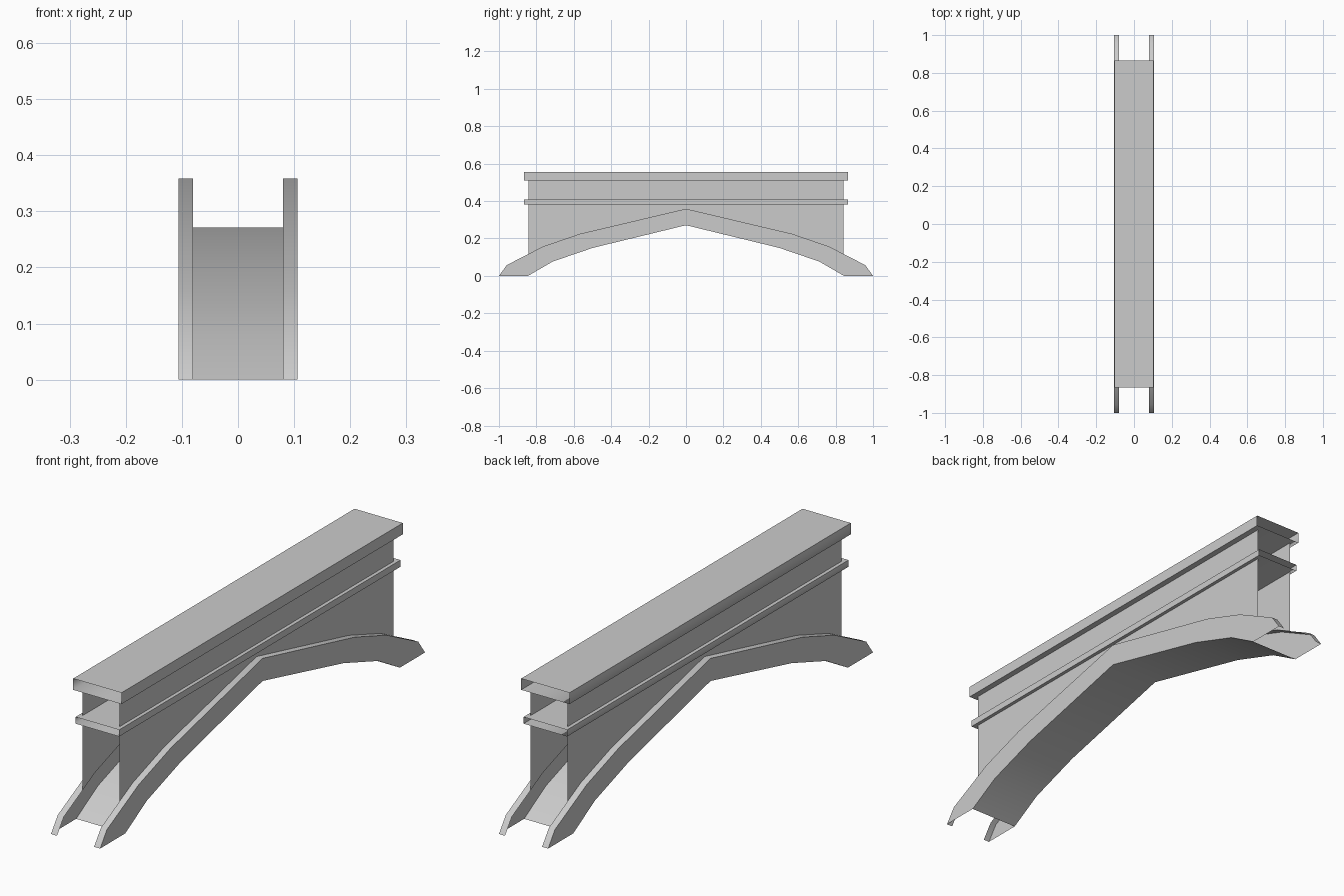
import bpy
import bmesh
from mathutils import Vector

cube = bpy.data.objects.get("Cube")
if cube:
    bpy.data.objects.remove(cube, do_unlink=True)

stone = bpy.data.materials.new("grey_stone")
stone.use_nodes = True
GREY = (0.6, 0.6, 0.6, 1)
stone.diffuse_color = GREY
stone.node_tree.nodes["Principled BSDF"].inputs["Base Color"].default_value = GREY


def band(name, first, second, outward):
    """Sheet of quads between two point rows, facing the outward direction."""
    bm = bmesh.new()
    a = [bm.verts.new(p) for p in first]
    b = [bm.verts.new(p) for p in second]
    for i in range(len(a) - 1):
        face = bm.faces.new((a[i], a[i + 1], b[i + 1], b[i]))
        face.normal_update()
        if face.normal.dot(Vector(outward)) < 0:
            face.normal_flip()
    mesh = bpy.data.meshes.new(name)
    bm.to_mesh(mesh)
    bm.free()
    mesh.materials.append(stone)
    obj = bpy.data.objects.new(name, mesh)
    bpy.context.collection.objects.link(obj)
    bpy.ops.object.select_all(action="DESELECT")
    bpy.context.view_layer.objects.active = obj
    obj.select_set(True)
    bpy.ops.object.shade_smooth_by_angle(angle=0.52)
    return obj


def both_ways(half):
    """Mirror a half profile (from foot to crown) along the span."""
    return [(-y, z) for y, z in half] + [(y, z) for y, z in half[-2::-1]]


def at_x(x, profile):
    return [(x, y, z) for y, z in profile]


def open_box(name, half_width, half_length, bottom, top):
    """Rectangular tube along the span, open at both ends."""
    w = half_width
    ring = [(-w, bottom), (-w, top), (w, top), (w, bottom), (-w, bottom)]
    obj = band(name, [(x, -half_length, z) for x, z in ring],
               [(x, half_length, z) for x, z in ring], (0, 0, 1))
    bm = bmesh.new()
    bm.from_mesh(obj.data)
    bmesh.ops.remove_doubles(bm, verts=bm.verts, dist=0.0001)
    bmesh.ops.recalc_face_normals(bm, faces=bm.faces)
    bm.to_mesh(obj.data)
    bm.free()


WALL_X, ARCH_X = 0.08, 0.106
WALL_END, CAP_END = 0.843, 0.866

extrados = both_ways([(1.0, 0), (0.958, 0.058), (0.763, 0.158), (0.567, 0.225), (0, 0.359)])
intrados = both_ways([(0.845, 0), (0.845, 0), (0.712, 0.077), (0.498, 0.15), (0, 0.271)])
intrados_line = intrados[1:-1]
wall_foot = both_ways([(WALL_END, 0.117), (0.763, 0.158), (0.567, 0.225), (0, 0.359)])

# Parapet cap and string course
open_box("parapet_cap", 0.104, CAP_END, 0.511, 0.555)
open_box("string_course", 0.094, CAP_END, 0.382, 0.408)

# Arch underside
band("arch_soffit", at_x(-ARCH_X, intrados_line), at_x(ARCH_X, intrados_line), (0, 0, -1))

for side, s in (("left", 1), ("right", -1)):
    out = (s, 0, 0)
    # Side walls above and below the string course
    ends = [(-WALL_END, 0), (WALL_END, 0)]
    band(side + "_parapet_wall", [(s * WALL_X, y, 0.408) for y, _ in ends],
         [(s * WALL_X, y, 0.511) for y, _ in ends], out)
    band(side + "_spandrel_wall", at_x(s * WALL_X, wall_foot),
         [(s * WALL_X, y, 0.382) for y, _ in wall_foot], out)
    # Arch face and its top ledge
    face = band(side + "_arch_face", at_x(s * ARCH_X, extrados), at_x(s * ARCH_X, intrados), out)
    bm = bmesh.new()
    bm.from_mesh(face.data)
    bmesh.ops.remove_doubles(bm, verts=bm.verts, dist=0.0001)
    bm.to_mesh(face.data)
    bm.free()
    band(side + "_arch_ledge", at_x(s * ARCH_X, extrados), at_x(s * WALL_X, extrados), (0, 0, 1))
